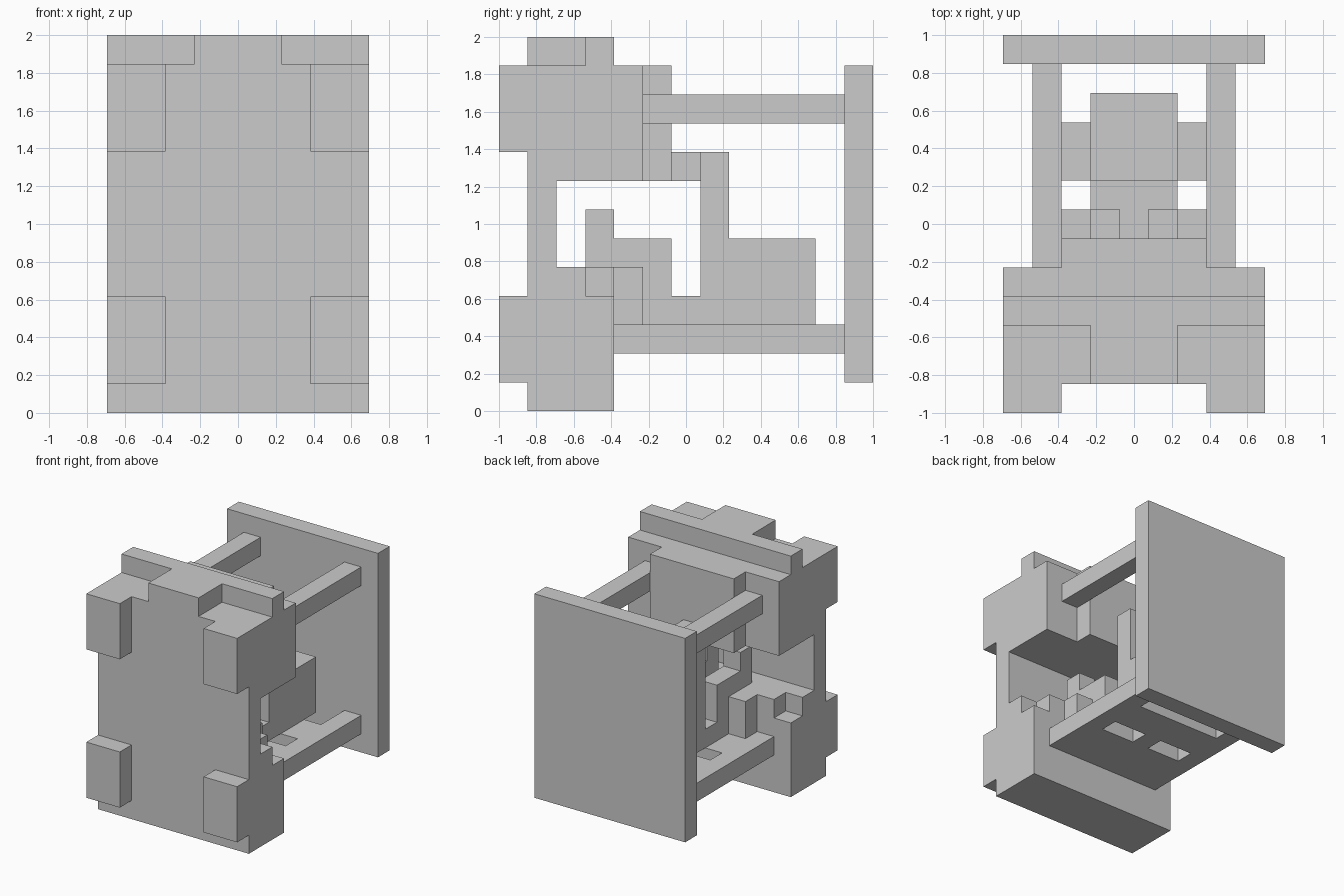
import bpy, bmesh
from mathutils import Vector

if "Cube" in bpy.data.objects:
    bpy.data.objects.remove(bpy.data.objects["Cube"])

# Everything sits on a 9 x 13 x 13 block grid
U = 2 / 13


def pt(x, y, z):
    return Vector(((x - 4.5) * U, (y - 6.5) * U, z * U))


def prism(name, outline, axis, lo, hi):
    """Extrude an outline in grid units: axis 'x' takes (y, z), axis 'z' takes (x, y)."""
    place = (lambda a, b, h: pt(h, a, b)) if axis == 'x' else (lambda a, b, h: pt(a, b, h))
    bm = bmesh.new()
    face = bm.faces.new([bm.verts.new(place(a, b, lo)) for a, b in outline])
    ext = bmesh.ops.extrude_face_region(bm, geom=[face], use_keep_orig=True)
    verts = [e for e in ext['geom'] if isinstance(e, bmesh.types.BMVert)]
    bmesh.ops.translate(bm, verts=verts, vec=place(0, 0, hi) - place(0, 0, lo))
    bmesh.ops.recalc_face_normals(bm, faces=bm.faces)
    mesh = bpy.data.meshes.new(name)
    bm.to_mesh(mesh)
    bm.free()
    ob = bpy.data.objects.new(name, mesh)
    bpy.context.collection.objects.link(ob)
    return ob


def box(name, x, y, z):
    return prism(name, [(x[0], y[0]), (x[1], y[0]), (x[1], y[1]), (x[0], y[1])], 'z', *z)


def pair(name, x, y, z):
    """A box and its mirror image across the centre."""
    box(name + "_left", x, y, z)
    box(name + "_right", (9 - x[1], 9 - x[0]), y, z)


# Front body: C-shaped side profile, full width
prism("front_body", [(1, 0), (4, 0), (4, 4), (3, 4), (3, 5), (2, 5), (2, 8),
                     (5, 8), (5, 12), (1, 12)], 'x', 0, 9)
box("body_ledge", (1, 8), (3, 4), (4, 5))
box("upper_back_step", (2, 7), (5, 6), (8, 12))

# T-shaped cap on top
prism("top_cap", [(3, 1), (6, 1), (6, 3), (9, 3), (9, 4), (0, 4), (0, 3), (3, 3)], 'z', 12, 13)

# Four pads on the front
for level, z in (("lower", (1, 4)), ("upper", (9, 12))):
    pair(level + "_front_pad", (0, 2), (0, 1), z)

# Back plate and upper rods
box("back_plate", (0, 9), (12, 13), (1, 12))
pair("upper_rod_inner", (1, 2), (5, 12), (10, 11))

# Lower tray with two openings and a rear slot
pair("tray_rail", (1, 2), (4, 12), (2, 3))
box("tray_front", (2, 7), (4, 7), (2, 3))
box("tray_spine", (4, 5), (7, 8), (2, 3))
box("tray_rear", (2, 7), (8, 10), (2, 3))

# Rear block with upright, and the bridge to the upper body
prism("rear_block", [(7, 3), (11, 3), (11, 6), (8, 6), (8, 9), (7, 9)], 'x', 3, 6)
box("bridge", (4, 5), (6, 7), (8, 9))

# Two stepped hooks and their side blocks
for side, x in (("left", 3), ("right", 5)):
    prism("hook_" + side, [(4, 3), (7, 3), (7, 4), (6, 4), (6, 6), (4, 6), (4, 7),
                           (3, 7), (3, 5), (4, 5)], 'x', x, x + 1)
pair("side_block", (2, 3), (4, 5), (3, 5))
